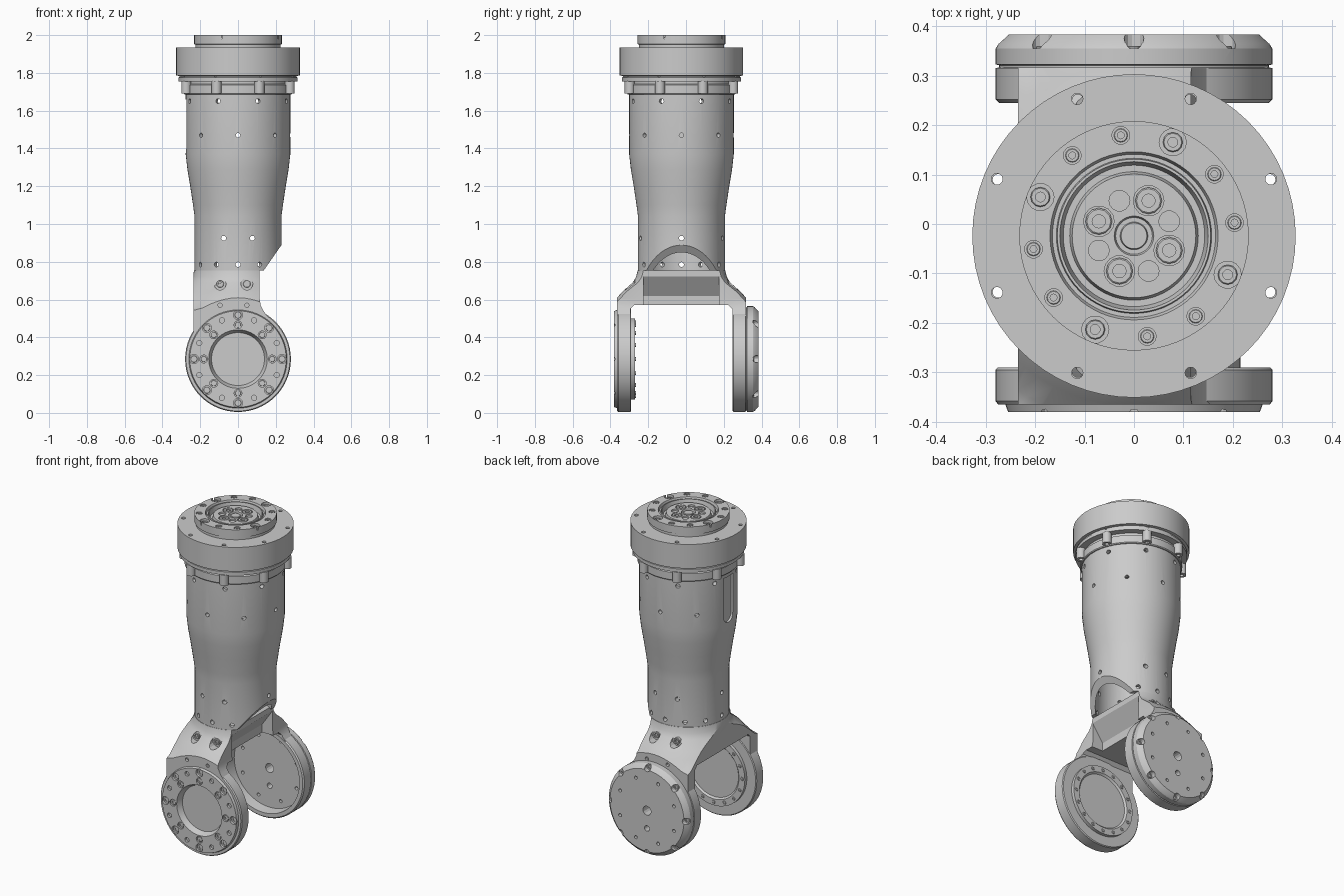
import bpy, bmesh
from math import sin, cos, pi, radians
from mathutils import Vector, Matrix

if "Cube" in bpy.data.objects:
    bpy.data.objects.remove(bpy.data.objects["Cube"])

C = -0.024          # y of the tube axis
ZR = 0.285          # height of the fork pivot axis
UP = Matrix.Translation((0, C, 0))
PIVOT = Matrix.Translation((0, 0, ZR)) @ Matrix.Rotation(-pi / 2, 4, 'X')


def lathe(bm, prof, n, mat):
    """Spin a closed (radius, height) profile round the local z axis."""
    m, rings = len(prof), []
    for j in range(n):
        a = 2 * pi * j / n
        rings.append([bm.verts.new(mat @ Vector((r * cos(a), r * sin(a), h))) for r, h in prof])
    for j in range(n):
        a, b = rings[j], rings[(j + 1) % n]
        for i in range(m):
            k = (i + 1) % m
            if prof[i][0] or prof[k][0]:
                bm.faces.new((a[i], b[i], b[k], a[k]))


def finish(name, bm):
    bmesh.ops.remove_doubles(bm, verts=bm.verts, dist=1e-5)
    bmesh.ops.recalc_face_normals(bm, faces=bm.faces)
    me = bpy.data.meshes.new(name)
    bm.to_mesh(me)
    bm.free()
    ob = bpy.data.objects.new(name, me)
    bpy.context.collection.objects.link(ob)
    return ob


def turned(name, prof, mat=UP, n=64):
    bm = bmesh.new()
    lathe(bm, prof, n, mat)
    return finish(name, bm)


def prism(name, pts, axis, lo, hi):
    """Extrude an outline: (x, z) points along y, or (y, z) points along x."""
    put = (lambda p, t: (p[0], t, p[1])) if axis == 'y' else (lambda p, t: (t, p[0], p[1]))
    bm = bmesh.new()
    a, b = [[bm.verts.new(put(p, t)) for p in pts] for t in (lo, hi)]
    bm.faces.new(a)
    bm.faces.new(b)
    for i in range(len(pts)):
        k = (i + 1) % len(pts)
        bm.faces.new((a[i], a[k], b[k], b[i]))
    return finish(name, bm)


def frame(p, d):
    return Matrix.Translation(p) @ Vector(d).to_track_quat('Z', 'Y').to_matrix().to_4x4()


def holes(spots):
    """Cutter of cylinders: (centre, direction, radius, length)."""
    bm = bmesh.new()
    for p, d, r, l in spots:
        lathe(bm, [(0, -l / 2), (r, -l / 2), (r, l / 2), (0, l / 2)], 14, frame(p, d))
    return finish("cutter", bm)


def bolts(name, spots):
    """Socket-head bolts: (top centre, direction, radius)."""
    bm = bmesh.new()
    for p, d, r in spots:
        lathe(bm, [(0, -.02), (r, -.02), (r, -.002), (r * .9, 0), (r * .5, 0), (r * .5, -.008), (0, -.008)],
              12, frame(p, d))
    return finish(name, bm)


def boolean(ob, cutter, op='DIFFERENCE'):
    cutter.hide_render = True
    mod = ob.modifiers.new("cut", 'BOOLEAN')
    mod.operation, mod.object, mod.solver = op, cutter, 'EXACT'
    dg = bpy.context.evaluated_depsgraph_get()
    me = bpy.data.meshes.new_from_object(ob.evaluated_get(dg))
    ob.modifiers.clear()
    ob.data = me
    bpy.data.objects.remove(cutter)


def around(R, z, start, count):
    """Points round the tube axis, with the outward direction."""
    for k in range(count):
        a = radians(start) + 2 * pi * k / count
        yield (R * cos(a), C + R * sin(a), z), (cos(a), sin(a), 0)


def disc(R, y, start, count):
    """Points round the pivot axis."""
    for k in range(count):
        a = radians(start) + 2 * pi * k / count
        yield (R * cos(a), y, ZR + R * sin(a))


def wedge():
    return prism("wedge", [(.30, .989), (.043, .62), (.043, .5), (.30, .5)], 'y', C - .2, C + .2)


# hollow tapered tube with slanted lower cut, side slot and screw holes
tube = turned("arm_tube", [(.23, .755), (.23, 1.04), (.238, 1.1), (.253, 1.2), (.268, 1.29), (.277, 1.37),
                           (.277, 1.69), (.25, 1.69), (.25, 1.37), (.203, 1.04), (.203, .755)])
boolean(tube, wedge())
slot = [(C + .045 * cos(a), 1.42 + .045 * sin(a)) for a in [pi + pi * i / 8 for i in range(9)]]
boolean(tube, prism("slot", slot + [(C + .045, 1.66), (C - .045, 1.66)], 'x', -.32, -.262))
spots = [(p, d, .013, .1) for p, d in around(.277, 1.65, 22.5, 8)]
spots += [(p, d, .012, .1) for p, d in list(around(.277, 1.47, 0, 8)) if p[0] > -.25]
spots += [(p, d, .013, .1) for p, d in around(.23, .785, 30, 12) if p[0] < .13]
spots += [((x, C + s * .22, .925), (0, s, 0), .013, .12) for x in (-.076, .076) for s in (-1, 1)]
spots += [((s * .23, C, .925), (1, 0, 0), .013, .1) for s in (-1, 1)]
boolean(tube, holes(spots))

# fork body: side outline trimmed by the round shoulder, the gap and the slanted cut
fork = prism("fork_body", [(-.235, .755), (-.235, .36), (.1, .36), (.17, .49), (.135, .54), (.12, .57), (.115, .6),
                           (.115, .755)], 'y', C - .341, C + .341)
boolean(fork, turned("flare", [(0, .3), (.5, .3), (.5, .5), (.39, .555), (.345, .605), (.315, .64), (.258, .69),
                               (.24, .72), (.232, .755), (0, .755)]), 'INTERSECT')
boolean(fork, prism("gap", [(C - .27, .2), (C - .27, .55), (C - .25, .57), (C + .25, .57), (C + .27, .55),
                            (C + .27, .2)], 'x', -.5, .5))
boolean(fork, wedge())
boolean(fork, turned("bore", [(0, -.6), (.27, -.6), (.27, .6), (0, .6)], PIVOT))
boolean(fork, holes([((x, C + s * .32, .683), (0, s, 0), .032, .15) for x in (-.095, .047) for s in (-1, 1)]
                    + [((x, C + s * .345, .57), (0, s, 0), .011, .04) for x in (-.095, .047) for s in (-1, 1)]))
bolts("fork_bolts", [((x, C + s * .252, .683), (0, s, 0), .02) for x in (-.095, .047) for s in (-1, 1)])

# front pivot hub with bolt circles and inner boss
hub = turned("front_hub", [(0, -.345), (.14, -.345), (.155, -.38), (.255, -.38), (.26, -.365), (.275, -.365),
                           (.28, -.358), (.28, -.295), (.275, -.29), (.215, -.29), (.215, -.27), (.175, -.27),
                           (.165, -.28), (0, -.28)], PIVOT)
F = (0, -1, 0)
boolean(hub, holes([(p, F, .024, .03) for p in disc(.233, -.38, 0, 8)]
                   + [(p, F, .021, .02) for p in disc(.181, -.38, 0, 8)]
                   + [(p, F, .014, .03) for p in disc(.222, -.38, 22.5, 8)]))
bolts("front_hub_bolts", [(p, F, .018) for p in disc(.233, -.370, 0, 8)]
      + [(p, F, .016) for p in disc(.181, -.374, 0, 8)])
bolts("front_hub_inner_bolts", [(p, (0, 1, 0), .011) for p in disc(.195, -.266, 0, 16)])

# rear pivot cap: a cup with chamfered, scalloped outer cover
cap = turned("rear_cap", [(0, .31), (.243, .31), (.25, .245), (.273, .245), (.28, .252), (.28, .315), (.273, .317),
                          (.273, .321), (.28, .323), (.28, .355), (.275, .364), (.254, .383), (0, .383)], PIVOT)
B = (0, 1, 0)
boolean(cap, holes([(p, B, .02, .06) for p in disc(.262, .385, 0, 8)]
                   + [(p, B, .01, .2) for p in disc(.2, .345, 22.5, 8)]
                   + [((0, .345, ZR), B, .028, .2), ((0, .345, ZR - .11), B, .017, .2)]))
bolts("rear_cap_bolts", [(p, B, .014) for p in disc(.26, .36, 0, 8)])

# collar, lobes and flange at the top of the tube
turned("collar", [(0, 1.685), (.283, 1.685), (.287, 1.69), (.287, 1.735), (.275, 1.742), (.275, 1.76), (0, 1.76)])
bm = bmesh.new()
for p, d in around(.297, 0, 22.5, 8):
    lathe(bm, [(.0115, 1.69), (.026, 1.69), (.026, 1.757), (.0115, 1.757)], 16, Matrix.Translation(p))
finish("collar_lobes", bm)
flange = turned("flange", [(0, 1.755), (.315, 1.755), (.315, 1.775), (.31, 1.778), (.31, 1.784), (.327, 1.786),
                           (.327, 1.935), (0, 1.935)])
boolean(flange, holes([(p, (0, 0, 1), .0115, .5) for p, d in around(.3, 1.85, 22.5, 8)]))

# output head with stepped rings and bolt circles
head = turned("output_head", [(0, 1.93), (.225, 1.93), (.225, 1.95), (.232, 1.952), (.232, 2), (.17, 2), (.165, 1.985),
                              (.157, 1.985), (.155, 1.995), (.15, 1.995), (.143, 1.965), (.13, 1.965), (.125, 1.985),
                              (.04, 1.985), (.037, 1.975), (.028, 1.975), (.026, 1.983), (0, 1.983)])
Z = (0, 0, 1)
outer = [p for p, d in around(.205, 2, 7.5, 12)]
big = [p for i, p in enumerate(outer) if i % 3 == 2]
small = [p for i, p in enumerate(outer) if i % 3 != 2]
screws = [p for p, d in around(.077, 1.985, 67.5, 4)]
pits = [p for p, d in around(.077, 1.985, 22.5, 4)]
boolean(head, holes([(p, Z, .0275, .04) for p in big] + [(p, Z, .018, .016) for p in small]
                    + [(p, Z, .031, .02) for p in screws] + [(p, Z, .021, .02) for p in pits]))
bolts("head_bolts", [((x, y, 1.99), Z, .02) for x, y, z in big] + [((x, y, 1.997), Z, .014) for x, y, z in small]
      + [((x, y, 1.986), Z, .027) for x, y, z in screws])

# smooth curved surfaces, keep machined edges crisp
for ob in bpy.context.collection.objects:
    bpy.ops.object.select_all(action='DESELECT')
    ob.select_set(True)
    bpy.context.view_layer.objects.active = ob
    bpy.ops.object.shade_smooth_by_angle(angle=radians(25))
